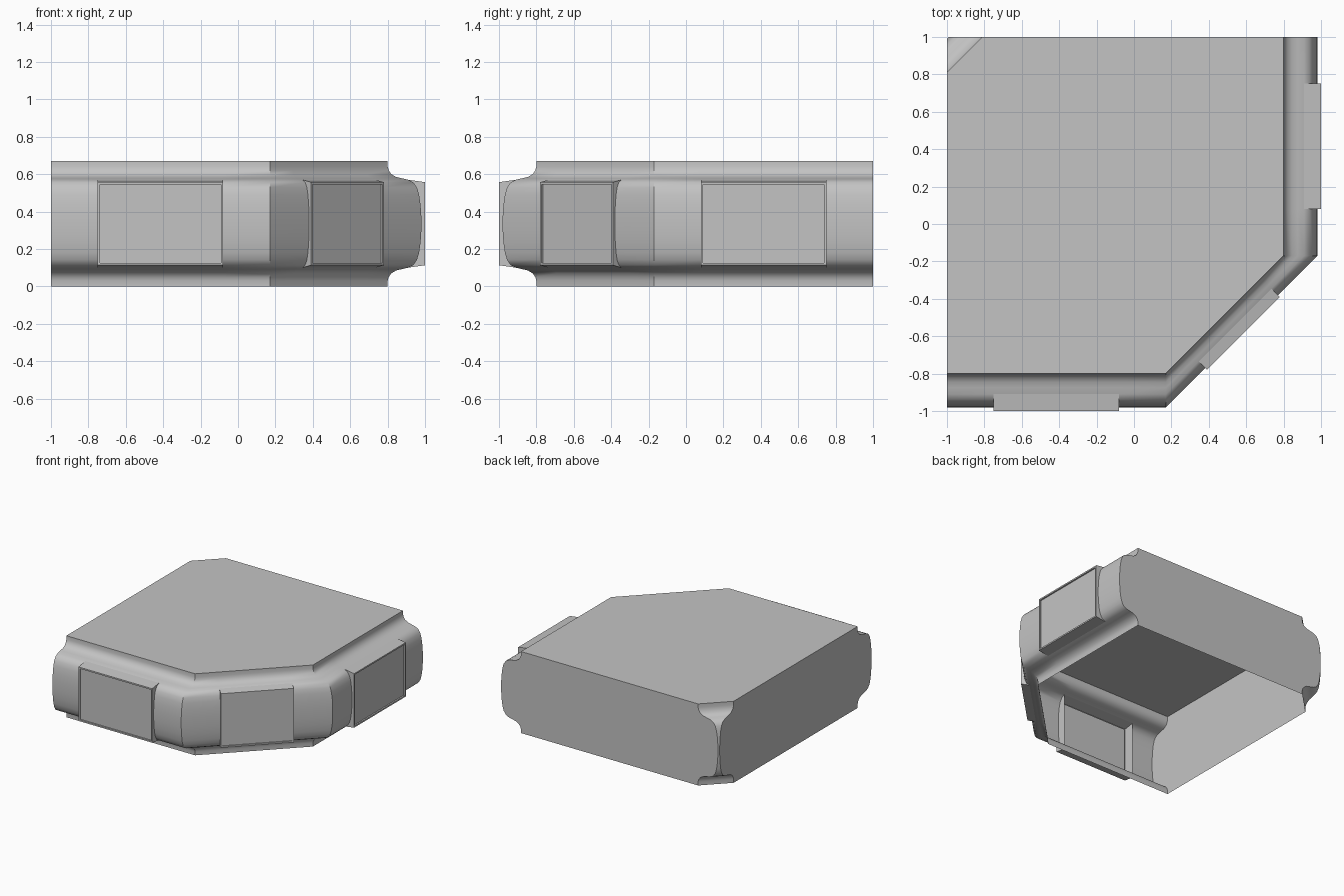
import bpy, bmesh
from mathutils import Vector

cube = bpy.data.objects.get("Cube")
if cube:
    bpy.data.objects.remove(cube, do_unlink=True)

grey = bpy.data.materials.new("light_grey")
grey.use_nodes = True
colour = (0.55, 0.55, 0.55, 1)
grey.diffuse_color = colour
grey.node_tree.nodes["Principled BSDF"].inputs["Base Color"].default_value = colour

HEIGHT = 0.67
WIN_LOW = 0.10
WIN_HIGH = HEIGHT - WIN_LOW


def outline(d, z):
    """Plan of the corner block, pushed outward by d."""
    h = 0.8 + d
    c, w = 0.485 + d / 2, 0.195
    plan = [(-1, -h), (-0.75, -h), (-0.08, -h), (0.17, -h),
            (c - w, -c - w), (c + w, -c + w),
            (h, -0.17), (h, 0.08), (h, 0.75), (h, 1),
            (-0.81 - d, 1), (-1, 0.81 + d)]
    return [Vector((x, y, z)) for x, y in plan]


WINDOW_COLUMNS = {"front": 1, "diagonal": 4, "side": 7}


def finish(name, bm):
    mesh = bpy.data.meshes.new(name)
    bm.to_mesh(mesh)
    bm.free()
    mesh.materials.append(grey)
    obj = bpy.data.objects.new(name, mesh)
    bpy.context.collection.objects.link(obj)
    bpy.ops.object.select_all(action='DESELECT')
    obj.select_set(True)
    bpy.context.view_layer.objects.active = obj
    bpy.ops.object.shade_smooth_by_angle(angle=0.6)
    return obj


def bridge(bm, low, high, skip=()):
    n = len(low)
    for i in range(n):
        if i not in skip:
            j = (i + 1) % n
            bm.faces.new((low[i], low[j], high[j], high[i]))


# Hull: bulging wall with coves at foot and top, window openings left out
half = [(0, 0), (0, 0.03), (0.006, 0.05), (0.02, 0.07), (0.045, 0.085),
        (0.075, 0.092), (0.11, WIN_LOW), (0.138, 0.114), (0.157, 0.142),
        (0.168, 0.18), (0.176, 0.235), (0.18, 0.295)]
profile = half + [(d, HEIGHT - z) for d, z in reversed(half)]

bm = bmesh.new()
rings = [[bm.verts.new(p) for p in outline(d, z)] for d, z in profile]
for k in range(len(rings) - 1):
    middle = (profile[k][1] + profile[k + 1][1]) / 2
    open_here = WIN_LOW < middle < WIN_HIGH
    bridge(bm, rings[k], rings[k + 1],
           WINDOW_COLUMNS.values() if open_here else ())
bm.faces.new(rings[-1])
finish("hull", bm)


def rectangle(column, d, low, high, inset=0.0):
    """Four corners of a window rectangle, counter-clockwise from outside."""
    a, b = outline(d, 0)[column:column + 2]
    step = (b - a).normalized() * inset
    a, b = a + step, b - step
    up_low, up_high = Vector((0, 0, low + inset)), Vector((0, 0, high - inset))
    return [a + up_low, b + up_low, b + up_high, a + up_high]


# Windows: tapered box frame with a slightly recessed panel
for side, column in WINDOW_COLUMNS.items():
    low, high = WIN_LOW + 0.013, WIN_HIGH - 0.013
    loops = [rectangle(column, 0.11, WIN_LOW, WIN_HIGH),
             rectangle(column, 0.20, low, high),
             rectangle(column, 0.20, low, high, 0.012),
             rectangle(column, 0.188, low, high, 0.012)]
    bm = bmesh.new()
    rims = [[bm.verts.new(p) for p in loop] for loop in loops]
    for inner, outer in zip(rims, rims[1:]):
        bridge(bm, inner, outer)
    finish(side + "_window_frame", bm)

    bm = bmesh.new()
    bm.faces.new([bm.verts.new(p) for p in loops[-1]])
    finish(side + "_window_panel", bm)
